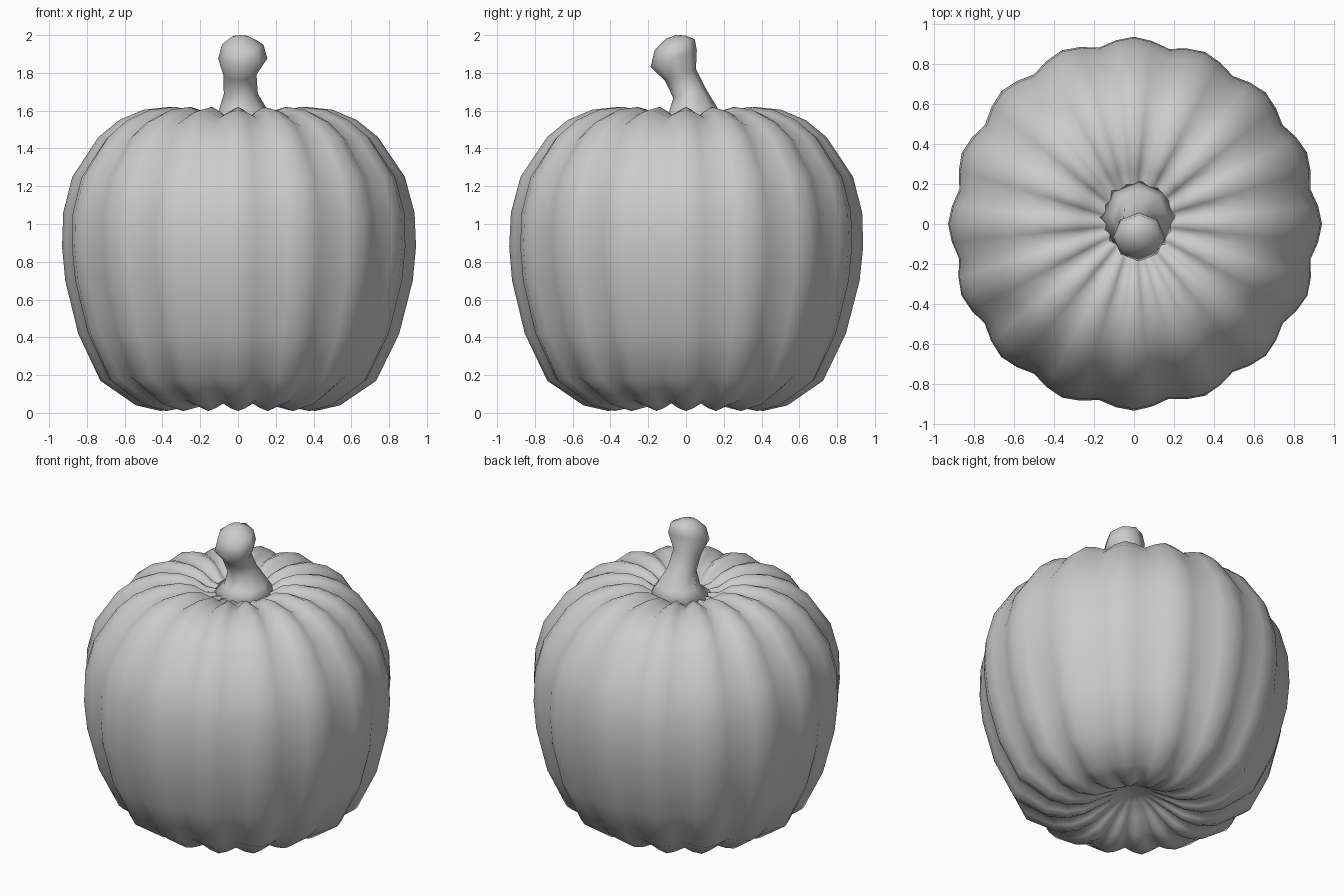
import bpy, bmesh
from math import sin, cos, pi, radians
from mathutils import Vector, Matrix

cube = bpy.data.objects.get("Cube")
if cube:
    bpy.data.objects.remove(cube)

grey = bpy.data.materials.new("plain_grey")
grey.use_nodes = True
colour = (0.6, 0.6, 0.6, 1)
grey.diffuse_color = colour
grey.node_tree.nodes["Principled BSDF"].inputs["Base Color"].default_value = colour


def loft(name, rings, start, end):
    """Skin closed rings of points, closing both ends to a point."""
    bm = bmesh.new()
    rows = [[bm.verts.new(p) for p in ring] for ring in rings]
    n = len(rows[0])
    for low, high in zip(rows, rows[1:]):
        for i in range(n):
            j = (i + 1) % n
            bm.faces.new((low[i], low[j], high[j], high[i]))
    for row, point in ((rows[0][::-1], start), (rows[-1], end)):
        tip = bm.verts.new(point)
        for i in range(n):
            bm.faces.new((row[i], row[(i + 1) % n], tip))
    mesh = bpy.data.meshes.new(name)
    bm.to_mesh(mesh)
    bm.free()
    mesh.materials.append(grey)
    mesh.shade_smooth()
    obj = bpy.data.objects.new(name, mesh)
    bpy.context.collection.objects.link(obj)
    return obj


# Ribbed body: crest radius, crest height, groove inset in radius and height
RIBS, STEPS = 16, 4
profile = [
    (0.10, 0.15, 0.00, 0.00), (0.20, 0.09, 0.00, 0.02), (0.30, 0.03, 0.00, 0.04),
    (0.41, 0.01, 0.01, 0.04), (0.54, 0.04, 0.03, 0.03), (0.73, 0.17, 0.04, 0.02),
    (0.85, 0.42, 0.04, 0.01), (0.92, 0.70, 0.04, 0.00), (0.937, 0.88, 0.04, 0.00),
    (0.93, 1.06, 0.04, 0.00), (0.88, 1.25, 0.04, -0.01), (0.74, 1.46, 0.04, -0.02),
    (0.63, 1.55, 0.03, -0.03), (0.50, 1.605, 0.01, -0.04), (0.36, 1.62, 0.00, -0.05),
    (0.27, 1.60, 0.00, -0.05), (0.20, 1.55, 0.00, -0.02),
]
rings = []
for r, z, inset, lift in profile:
    ring = []
    for i in range(RIBS * STEPS):
        a = 2 * pi * i / (RIBS * STEPS)
        groove = (0.5 - 0.5 * cos(RIBS * a)) ** 1.4
        wobble = 1 + 0.006 * sin(3 * a + 2 * z)
        radius = (r - inset * groove) * wobble
        ring.append((radius * cos(a), radius * sin(a), z + lift * groove))
    rings.append(ring)
body = loft("pumpkin_body", rings, (0, 0, 0.17), (0, 0, 1.52))

# Leaning stem: centre x, y, z, radius, forward tilt in degrees
SIDES = 8
path = [
    (0.02, 0.03, 1.52, 0.20, 0), (0.03, 0.04, 1.59, 0.135, 5),
    (0.015, 0.02, 1.69, 0.09, 15), (0.01, -0.03, 1.79, 0.088, 20),
    (0.025, -0.065, 1.875, 0.13, 20), (0.025, -0.06, 1.95, 0.11, 15),
    (0.015, -0.055, 1.99, 0.05, 10),
]
rings = []
for x, y, z, r, tilt in path:
    turn = Matrix.Rotation(radians(tilt), 3, "X")
    rings.append([Vector((x, y, z)) + turn @ Vector((r * cos(a), r * sin(a), 0))
                  for a in (2 * pi * i / SIDES for i in range(SIDES))])
stem = loft("stem", rings, (0.02, 0.03, 1.50), (0.01, -0.055, 2.0))
